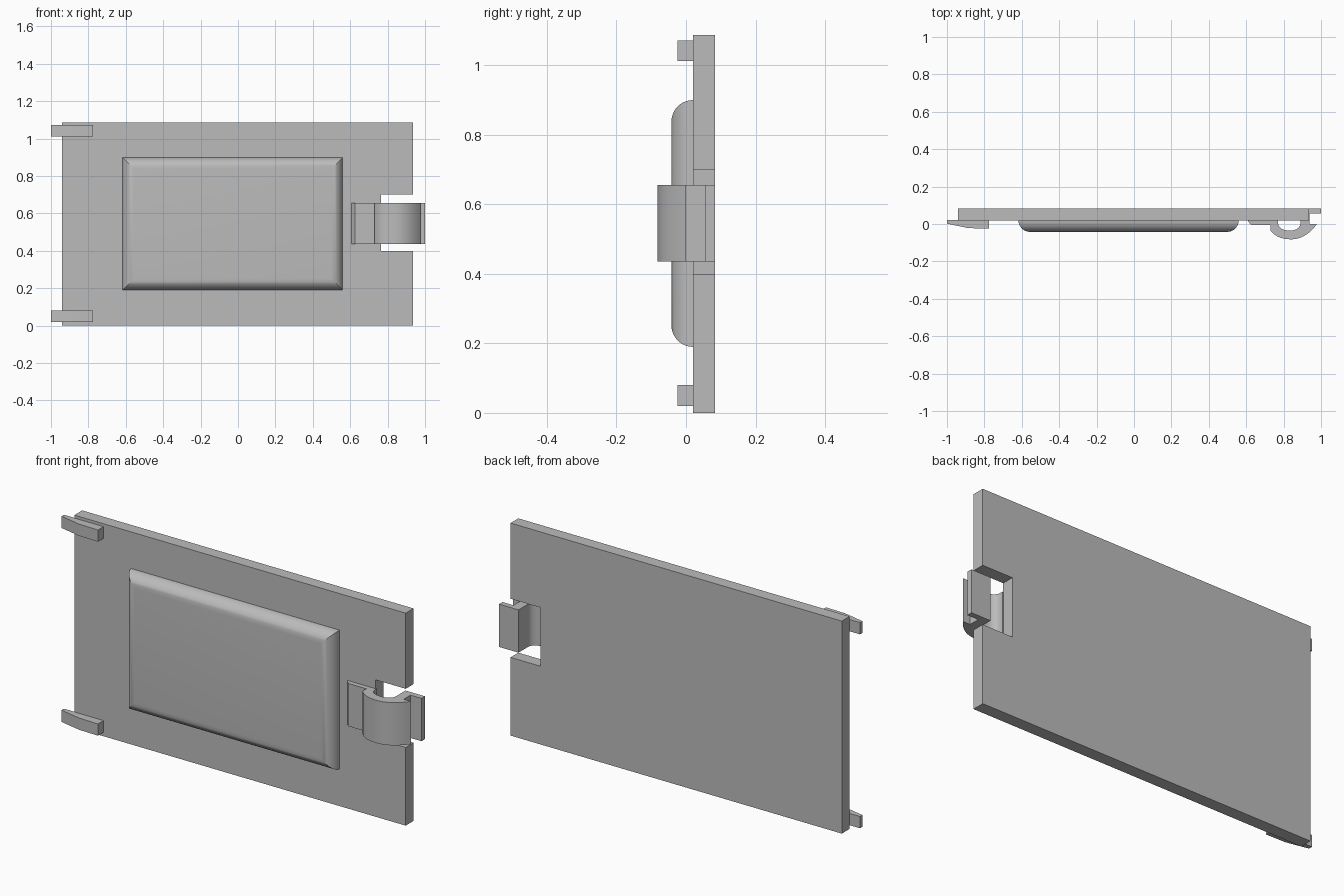
import bpy, bmesh, math
from mathutils import Vector

cube = bpy.data.objects.get("Cube")
if cube:
    bpy.data.objects.remove(cube, do_unlink=True)

grey = bpy.data.materials.new("plain grey")
grey.use_nodes = True
colour = (0.5, 0.5, 0.5, 1)
grey.diffuse_color = colour
grey.node_tree.nodes["Principled BSDF"].inputs["Base Color"].default_value = colour


def finish(name, bm, smooth=False):
    bmesh.ops.recalc_face_normals(bm, faces=bm.faces)
    mesh = bpy.data.meshes.new(name)
    bm.to_mesh(mesh)
    bm.free()
    mesh.materials.append(grey)
    ob = bpy.data.objects.new(name, mesh)
    bpy.context.collection.objects.link(ob)
    if smooth:
        bpy.ops.object.select_all(action="DESELECT")
        ob.select_set(True)
        bpy.context.view_layer.objects.active = ob
        bpy.ops.object.shade_smooth_by_angle(angle=math.radians(30))
    return ob


def prism(name, outline, axis, lo, hi, smooth=False):
    """Extrude a 2D outline along y or z, from lo to hi."""
    bm = bmesh.new()
    place = (lambda a, b: (a, lo, b)) if axis == "y" else (lambda a, b: (a, b, lo))
    face = bm.faces.new([bm.verts.new(place(a, b)) for a, b in outline])
    ext = bmesh.ops.extrude_face_region(bm, geom=[face])
    step = Vector((0, hi - lo, 0)) if axis == "y" else Vector((0, 0, hi - lo))
    moved = [v for v in ext["geom"] if isinstance(v, bmesh.types.BMVert)]
    bmesh.ops.translate(bm, verts=moved, vec=step)
    return finish(name, bm, smooth)


def curve(a, ctrl, b, n=12):
    """Points of a quadratic curve from a to b."""
    a, ctrl, b = Vector(a), Vector(ctrl), Vector(b)
    return [tuple(a * (1 - t) ** 2 + ctrl * 2 * t * (1 - t) + b * t * t)
            for t in (i / n for i in range(n + 1))]


# Cover plate with a notch for the latch
x0, x1, top = -0.94, 0.935, 1.087
prism("cover_plate", [(x0, 0), (x1, 0), (x1, 0.4), (0.765, 0.4),
                      (0.765, 0.7), (x1, 0.7), (x1, top), (x0, top)],
      "y", 0.02, 0.083)

# Raised pad: stacked rectangles make a rounded rim with mitred corners
bm = bmesh.new()
rings = []
radius, steps = 0.062, 10
for i in range(steps + 1):
    ang = math.pi / 2 * i / steps
    inset = radius * (1 - math.cos(ang))
    y = 0.02 - radius * math.sin(ang)
    l, r, b, t = -0.618 + inset, 0.56 - inset, 0.19 + inset, 0.90 - inset
    rings.append([bm.verts.new(p) for p in
                  ((l, y, b), (r, y, b), (r, y, t), (l, y, t))])
for low, high in zip(rings, rings[1:]):
    for k in range(4):
        m = (k + 1) % 4
        bm.faces.new((low[k], low[m], high[m], high[k]))
bm.faces.new(rings[0])
bm.faces.new(rings[-1])
finish("raised_pad", bm, smooth=True)

# Hinge tabs at the lower and upper corners
tab = [(-1, 0.022), (-1, 0.002), (-0.885, -0.022), (-0.775, -0.025), (-0.775, 0.022)]
for name, z in (("lower_tab", 0.02), ("upper_tab", 1.012)):
    prism(name, tab, "z", z, z + 0.06)

# Spring latch: foot, bowed loop, catch and finger grip in one strip
outer = (curve((0.73, -0.035), (0.765, -0.082), (0.842, -0.082))
         + curve((0.842, -0.082), (0.92, -0.08), (0.978, 0))[1:])
inner = (curve((0.89, 0), (0.88, -0.035), (0.835, -0.035))
         + curve((0.835, -0.035), (0.775, -0.035), (0.77, 0.005))[1:])
latch = ([(0.605, 0.022), (0.625, -0.005), (0.73, -0.005)] + outer
         + [(0.938, 0), (0.938, 0.055), (1, 0.055), (1, 0.083), (0.89, 0.083)]
         + inner + [(0.77, 0.022)])
prism("latch", latch, "z", 0.436, 0.655, smooth=True)
